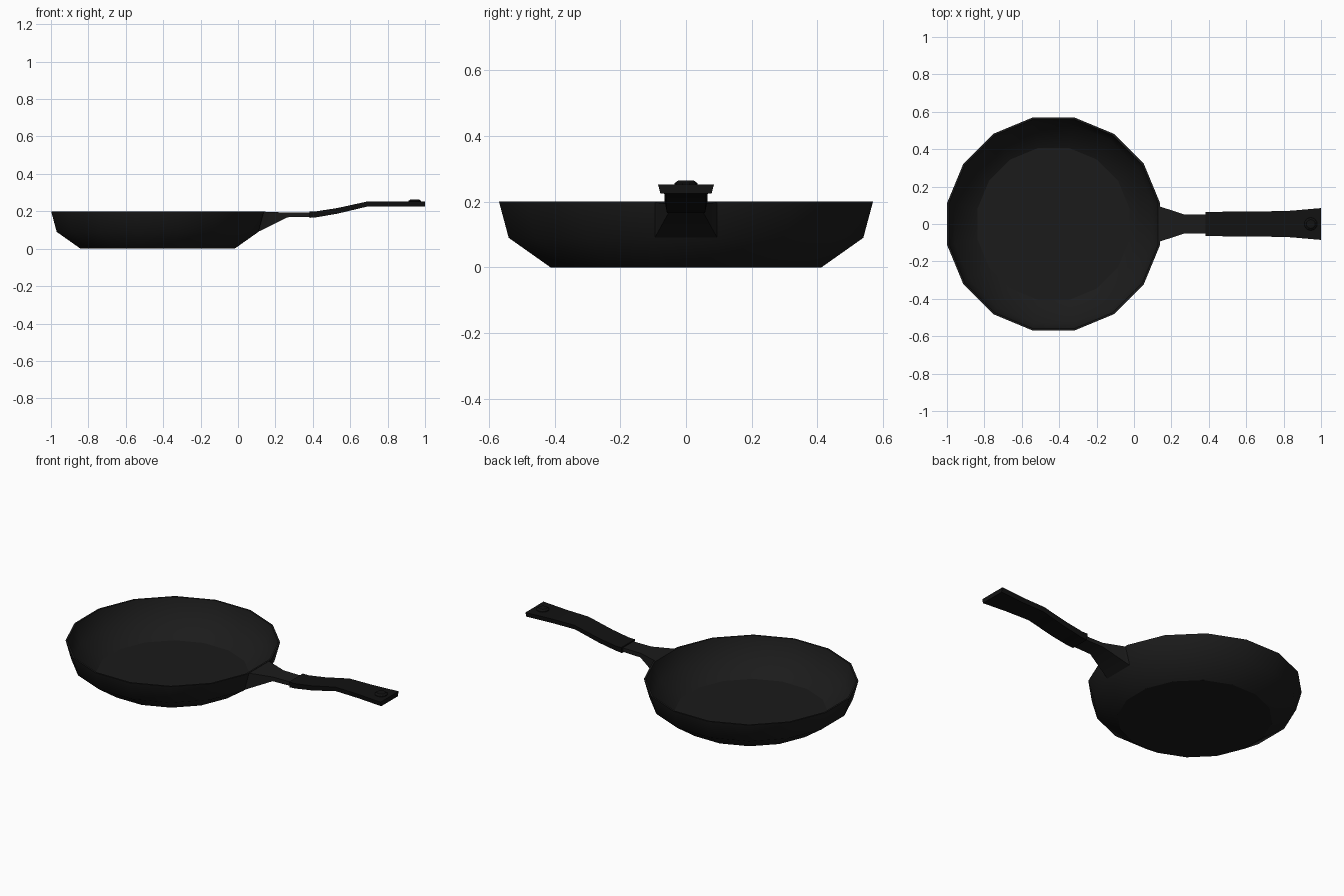
import bpy, bmesh
from math import cos, sin, pi, radians

if "Cube" in bpy.data.objects:
    bpy.data.objects.remove(bpy.data.objects["Cube"])

SIDES = 16
PAN_X = -0.43


def material(name, v):
    m = bpy.data.materials.new(name)
    m.diffuse_color = (v, v, v, 1)
    m.use_nodes = True
    m.node_tree.nodes["Principled BSDF"].inputs["Base Color"].default_value = m.diffuse_color
    return m


def finish(name, bm, mat):
    bmesh.ops.recalc_face_normals(bm, faces=bm.faces)
    me = bpy.data.meshes.new(name)
    bm.to_mesh(me)
    bm.free()
    ob = bpy.data.objects.new(name, me)
    bpy.context.collection.objects.link(ob)
    me.materials.append(mat)
    return ob


def loft(bm, rings):
    """Skin a list of point rings and cap both ends."""
    vs = [[bm.verts.new(p) for p in r] for r in rings]
    n = len(vs[0])
    for a, b in zip(vs, vs[1:]):
        for i in range(n):
            j = (i + 1) % n
            bm.faces.new((a[i], a[j], b[j], b[i]))
    bm.faces.new(vs[0][::-1])
    bm.faces.new(vs[-1])
    return vs


def circle(cx, r, z, n):
    return [(cx + r * cos(2 * pi * (i + .5) / n), r * sin(2 * pi * (i + .5) / n), z)
            for i in range(n)]


def bar(name, stations, mat):
    """Tapered four-sided bar; stations: top x, z, half width, bottom x, z, half width."""
    bm = bmesh.new()
    loft(bm, [[(xt, -wt, zt), (xt, wt, zt), (xb, wb, zb), (xb, -wb, zb)]
              for xt, zt, wt, xb, zb, wb in stations])
    ob = finish(name, bm, mat)
    for o in bpy.context.selected_objects:
        o.select_set(False)
    ob.select_set(True)
    bpy.context.view_layer.objects.active = ob
    bpy.ops.object.shade_smooth_by_angle(angle=radians(30))
    return ob


pan_black = material("pan_black", 0.011)
grip_black = material("grip_black", 0.006)

# Pan body: outer wall up, over the rim, inner wall down to the floor
profile = [(0.42, 0.003), (0.55, 0.09), (0.58, 0.2),
           (0.57, 0.2), (0.54, 0.092), (0.415, 0.013)]
bm = bmesh.new()
rings = loft(bm, [circle(PAN_X, r, z, SIDES) for r, z in profile])
for f in bm.faces:
    f.smooth = True
for k in (0, 2, 3, 5):
    for i in range(SIDES):
        bm.edges.get((rings[k][i], rings[k][(i + 1) % SIDES])).smooth = False
for v in rings[0]:
    v.co.z = 0
finish("pan_body", bm, pan_black)

# Bracket flaring from the pan wall into a narrow neck
bar("handle_bracket", [
    (0.134, 0.198, 0.095, 0.107, 0.09, 0.095),
    (0.265, 0.193, 0.052, 0.265, 0.168, 0.052),
    (0.39, 0.193, 0.05, 0.39, 0.17, 0.05)], pan_black)

# Grip sweeping up and widening to the end
bar("handle_grip", [
    (0.382, 0.2, 0.065, 0.382, 0.165, 0.058),
    (0.42, 0.2, 0.065, 0.42, 0.168, 0.058),
    (0.53, 0.217, 0.066, 0.53, 0.187, 0.06),
    (0.69, 0.252, 0.067, 0.69, 0.225, 0.061),
    (0.84, 0.252, 0.071, 0.84, 0.225, 0.065),
    (1.0, 0.252, 0.085, 1.0, 0.225, 0.078)], grip_black)

# Raised button near the handle end
bm = bmesh.new()
loft(bm, [circle(0.945, r, z, 10) for r, z in
          ((0.036, 0.248), (0.035, 0.256), (0.024, 0.264))])
finish("handle_button", bm, grip_black)
